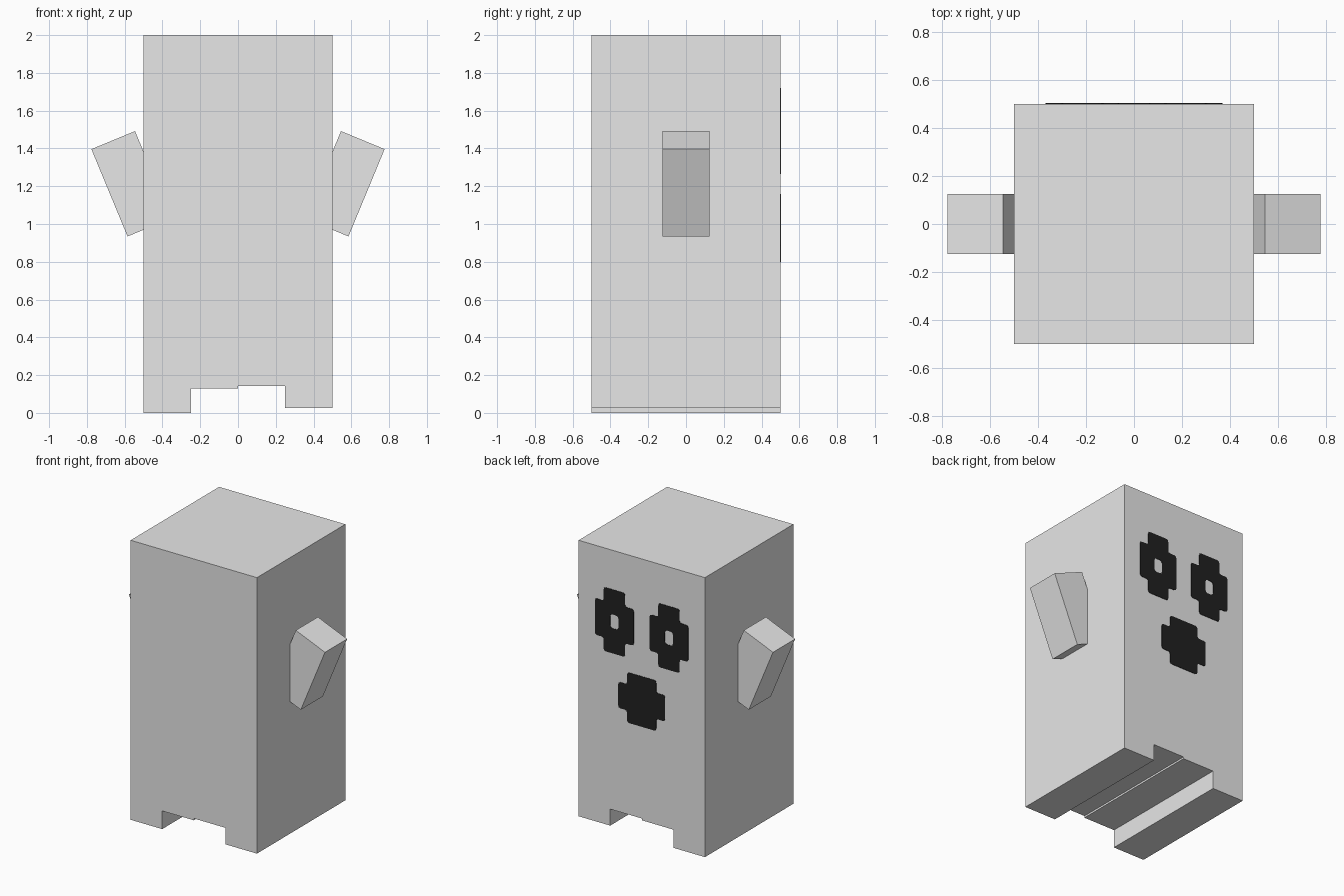
import bpy, bmesh
from math import radians
from mathutils import Vector

cube = bpy.data.objects.get("Cube")
if cube:
    bpy.data.objects.remove(cube, do_unlink=True)


def material(name, rgb):
    m = bpy.data.materials.new(name)
    m.use_nodes = True
    m.diffuse_color = (*rgb, 1)
    m.node_tree.nodes["Principled BSDF"].inputs["Base Color"].default_value = (*rgb, 1)
    return m


GREY = material("pale_grey", (0.8, 0.8, 0.8))
BLACK = material("face_black", (0.015, 0.015, 0.015))


def finish(bm, name, mat):
    mesh = bpy.data.meshes.new(name)
    bm.to_mesh(mesh)
    bm.free()
    mesh.materials.append(mat)
    obj = bpy.data.objects.new(name, mesh)
    bpy.context.collection.objects.link(obj)
    return obj


# Body: front outline with uneven feet, extruded from front to back
def body():
    outline = [(-0.5, 0), (-0.25, 0), (-0.25, 0.13), (0, 0.13), (0, 0.143),
               (0.25, 0.143), (0.25, 0.025), (0.5, 0.025), (0.5, 2), (-0.5, 2)]
    bm = bmesh.new()
    face = bm.faces.new([bm.verts.new((x, -0.5, z)) for x, z in outline])
    new = bmesh.ops.extrude_face_region(bm, geom=[face])["geom"]
    moved = [v for v in new if isinstance(v, bmesh.types.BMVert)]
    bmesh.ops.translate(bm, verts=moved, vec=(0, 1, 0))
    bmesh.ops.recalc_face_normals(bm, faces=bm.faces)
    finish(bm, "body_with_feet", GREY)


# Arms: tilted blocks half sunk in the sides
def arm(name, side):
    bm = bmesh.new()
    bmesh.ops.create_cube(bm, size=1)
    obj = finish(bm, name, GREY)
    obj.scale = (0.25, 0.25, 0.5)
    obj.rotation_euler.y = side * radians(22.5)
    obj.location = (side * 0.565, 0, 1.213)


# Face marks: stepped crosses with softened corners
def soften(points, r):
    out = []
    for i, p in enumerate(points):
        a = p + (points[i - 1] - p).normalized() * r
        b = p + (points[(i + 1) % len(points)] - p).normalized() * r
        out += [a, (a + b + p * 2) / 4, b]
    return out


def cross(w, h, inner_w, inner_h):
    corner = [(w, inner_h), (inner_w, inner_h), (inner_w, h)]
    pts = []
    for sx, sz in ((1, 1), (-1, 1), (-1, -1), (1, -1)):
        part = [Vector((sx * x, 0, sz * z)) for x, z in corner]
        pts += part if sx == sz else part[::-1]
    return pts


def mark(name, x, z, loops):
    bm = bmesh.new()
    edges = []
    for loop in loops:
        vs = [bm.verts.new(p) for p in loop]
        edges += [bm.edges.new((vs[i - 1], vs[i])) for i in range(len(vs))]
    bmesh.ops.triangle_fill(bm, edges=edges, use_beauty=True, normal=(0, 1, 0))
    for f in bm.faces:
        f.normal_update()
        if f.normal.y < 0:
            f.normal_flip()
    obj = finish(bm, name, BLACK)
    obj.location = (x, 0.5, z)
    thick = obj.modifiers.new("thickness", "SOLIDIFY")
    thick.thickness = 0.003
    thick.offset = 1


body()
eye_outline = soften(cross(0.153, 0.228, 0.084, 0.13), 0.017)
pupil = [Vector((x, 0, z)) for x, z in
         ((0.033, 0.05), (-0.033, 0.05), (-0.033, -0.05), (0.033, -0.05))]
for label, side in (("left", 1), ("right", -1)):
    arm(label + "_arm", side)
    mark(label + "_eye", side * 0.216, 1.492, [eye_outline, soften(pupil, 0.02)])
mark("mouth", 0, 0.98, [soften(cross(0.185, 0.18, 0.115, 0.093), 0.017)])
